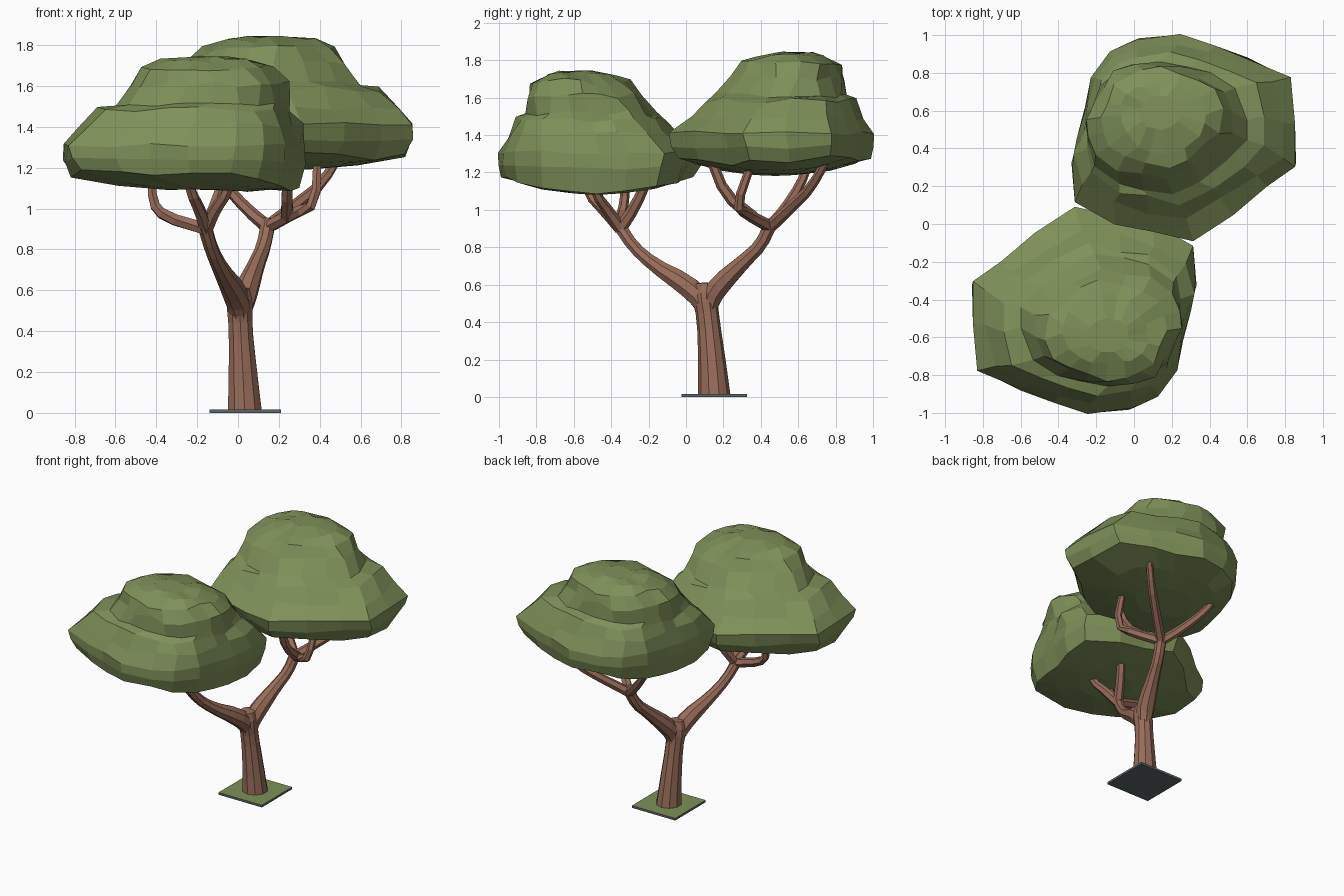
import bpy
import bmesh
import math
import random
from mathutils import Vector

if "Cube" in bpy.data.objects:
    bpy.data.objects.remove(bpy.data.objects["Cube"], do_unlink=True)


def material(name, rgb):
    m = bpy.data.materials.new(name)
    m.use_nodes = True
    m.diffuse_color = (*rgb, 1)
    m.node_tree.nodes["Principled BSDF"].inputs["Base Color"].default_value = (*rgb, 1)
    return m


GREEN = material("leaf green", (0.21, 0.28, 0.10))
BROWN = material("bark brown", (0.32, 0.155, 0.105))
GREY = material("slate grey", (0.105, 0.13, 0.135))


def finish(name, bm, *mats):
    bmesh.ops.recalc_face_normals(bm, faces=bm.faces)
    mesh = bpy.data.meshes.new(name)
    bm.to_mesh(mesh)
    bm.free()
    for m in mats:
        mesh.materials.append(m)
    obj = bpy.data.objects.new(name, mesh)
    bpy.context.collection.objects.link(obj)


def loft(bm, rings):
    """Skin a list of equal-length point rings and close both ends."""
    loops = [[bm.verts.new(p) for p in ring] for ring in rings]
    n = len(loops[0])
    for a, b in zip(loops, loops[1:]):
        for i in range(n):
            j = (i + 1) % n
            bm.faces.new((a[i], a[j], b[j], b[i]))
    bm.faces.new(loops[0])
    bm.faces.new(loops[-1])


def tube(name, points, sides=8):
    """Faceted branch along a path of (x, y, z, radius), with its bends cut once."""
    raw = [Vector(p) for p in points]
    pts = [raw[0]]
    for a, b in zip(raw, raw[1:]):
        pts += [a.lerp(b, 0.25), a.lerp(b, 0.75)]
    pts.append(raw[-1])
    rings = []
    for i, p in enumerate(pts):
        d = (pts[min(i + 1, len(pts) - 1)] - pts[max(i - 1, 0)]).to_3d().normalized()
        side = Vector((1, 0, 0))
        side = (side - d * side.dot(d)).normalized()
        up = d.cross(side)
        angles = [2 * math.pi * (k + 0.5) / sides for k in range(sides)]
        rings.append([p.to_3d() + p.w * (side * math.cos(a) + up * math.sin(a)) for a in angles])
    bm = bmesh.new()
    loft(bm, rings)
    finish(name, bm, BROWN)


# Ground plate: grass on the upward face, grey elsewhere
bm = bmesh.new()
bmesh.ops.create_cube(bm, size=1)
for v in bm.verts:
    v.co = (0.035 + v.co.x * 0.35, 0.15 + v.co.y * 0.35, (v.co.z + 0.5) * 0.016)
bm.normal_update()
for f in bm.faces:
    f.material_index = 1 if f.normal.z > 0.5 else 0
finish("ground_plate", bm, GREY, GREEN)

# Trunk and the two main limbs, which start hidden inside it
tube("trunk", [(0.033, 0.15, 0.01, 0.087), (0.025, 0.14, 0.18, 0.074),
               (0.012, 0.118, 0.42, 0.06), (0.008, 0.10, 0.54, 0.068),
               (0.01, 0.095, 0.61, 0.048)], 10)
tube("front_limb", [(0.01, 0.115, 0.40, 0.03), (0.008, 0.085, 0.52, 0.06),
                    (-0.02, 0.0, 0.60, 0.062), (-0.085, -0.17, 0.705, 0.04),
                    (-0.13, -0.28, 0.80, 0.034), (-0.165, -0.36, 0.92, 0.036)])
tube("back_limb", [(0.012, 0.12, 0.40, 0.03), (0.02, 0.13, 0.53, 0.06),
                   (0.045, 0.19, 0.61, 0.06), (0.09, 0.31, 0.725, 0.042),
                   (0.125, 0.40, 0.81, 0.037), (0.15, 0.46, 0.94, 0.038)])

# Smaller branches reaching into the leaves
front = (-0.155, -0.35, 0.90)
back = (0.145, 0.45, 0.91)
branches = {
    "front_branch_side": [front, (-0.36, -0.35, 0.96), (-0.42, -0.33, 1.03), (-0.42, -0.32, 1.2)],
    "front_branch_outer": [front, (-0.19, -0.44, 1.0), (-0.23, -0.52, 1.08), (-0.26, -0.54, 1.2)],
    "front_branch_inner": [front, (-0.11, -0.27, 1.02), (-0.05, -0.19, 1.2)],
    "front_branch_cross": [front, (-0.11, -0.42, 1.0), (-0.05, -0.48, 1.08), (-0.02, -0.50, 1.2)],
    "back_branch_side": [back, (0.28, 0.32, 0.98), (0.38, 0.27, 1.02), (0.39, 0.36, 1.28)],
    "back_branch_fork": [(0.24, 0.36, 0.96), (0.24, 0.21, 1.08), (0.25, 0.13, 1.28)],
    "back_branch_outer": [back, (0.30, 0.58, 1.03), (0.41, 0.67, 1.12), (0.52, 0.77, 1.3)],
    "back_branch_inner": [back, (0.05, 0.52, 0.99), (-0.08, 0.61, 1.13), (-0.16, 0.66, 1.26)],
}
for name, path in branches.items():
    tube(name, [(*p, 0.034 - 0.004 * i) for i, p in enumerate(path)], 6)

# Leaf crown: plan outline scaled into a box at each height
OUTLINE = [(0.86, 0.53), (0.82, 0.77), (0.6, 0.88), (0.43, 0.94), (0.24, 1.0), (0.02, 0.98),
           (-0.12, 0.92), (-0.23, 0.78), (-0.27, 0.6), (-0.29, 0.45), (-0.33, 0.3), (-0.32, 0.12),
           (-0.1, 0.0), (0.1, -0.04), (0.31, -0.1), (0.52, 0.03), (0.7, 0.2), (0.86, 0.31)]
# height, x range, y range, roundness, jitter, share of the underside's rise
LAYERS = [(1.18, -0.05, 0.35, 0.3, 0.65, 0.6, 0, 0.15),
          (1.18, -0.18, 0.58, 0.14, 0.82, 0.3, 0.008, 0.5),
          (1.18, -0.29, 0.81, -0.04, 0.98, 0, 0.01, 1),
          (1.32, -0.33, 0.85, -0.07, 0.995, 0, 0.01, 0.2),
          (1.41, -0.33, 0.86, -0.09, 0.995, 0, 0.012, 0),
          (1.50, -0.31, 0.78, 0.02, 0.94, 0.1, 0.02, 0),
          (1.585, -0.27, 0.69, 0.10, 0.91, 0.4, 0.018, 0),
          (1.615, -0.26, 0.59, 0.16, 0.87, 0.5, 0.018, 0),
          (1.71, -0.24, 0.52, 0.24, 0.85, 0.7, 0.02, 0),
          (1.785, -0.16, 0.46, 0.29, 0.83, 0.8, 0.02, 0),
          (1.82, -0.07, 0.38, 0.38, 0.75, 1, 0.015, 0),
          (1.84, 0.03, 0.25, 0.50, 0.68, 1, 0.006, 0)]


def crown(name, turn, drop):
    rng = random.Random(11)
    rings = []
    for z, x0, x1, y0, y1, rounding, jitter, rise in LAYERS:
        ring = []
        for px, py in OUTLINE:
            flat = Vector(((px - 0.265) / 0.595, (py - 0.45) / 0.55))
            u, v = flat.lerp(flat.normalized(), rounding)
            x = (x0 + x1) / 2 + u * (x1 - x0) / 2 + rng.uniform(-jitter, jitter)
            y = (y0 + y1) / 2 + v * (y1 - y0) / 2 + rng.uniform(-jitter, jitter)
            lift = rng.uniform(-jitter, jitter)
            lift += rise * (0.03 * u + 0.045 * u * u + 0.10 * v * v)
            ring.append((turn * x, turn * y, z + lift - drop))
        rings.append(ring)
    bm = bmesh.new()
    loft(bm, rings)
    finish(name, bm, GREEN)


crown("back_leaf_crown", 1, 0)
crown("front_leaf_crown", -1, 0.1)
